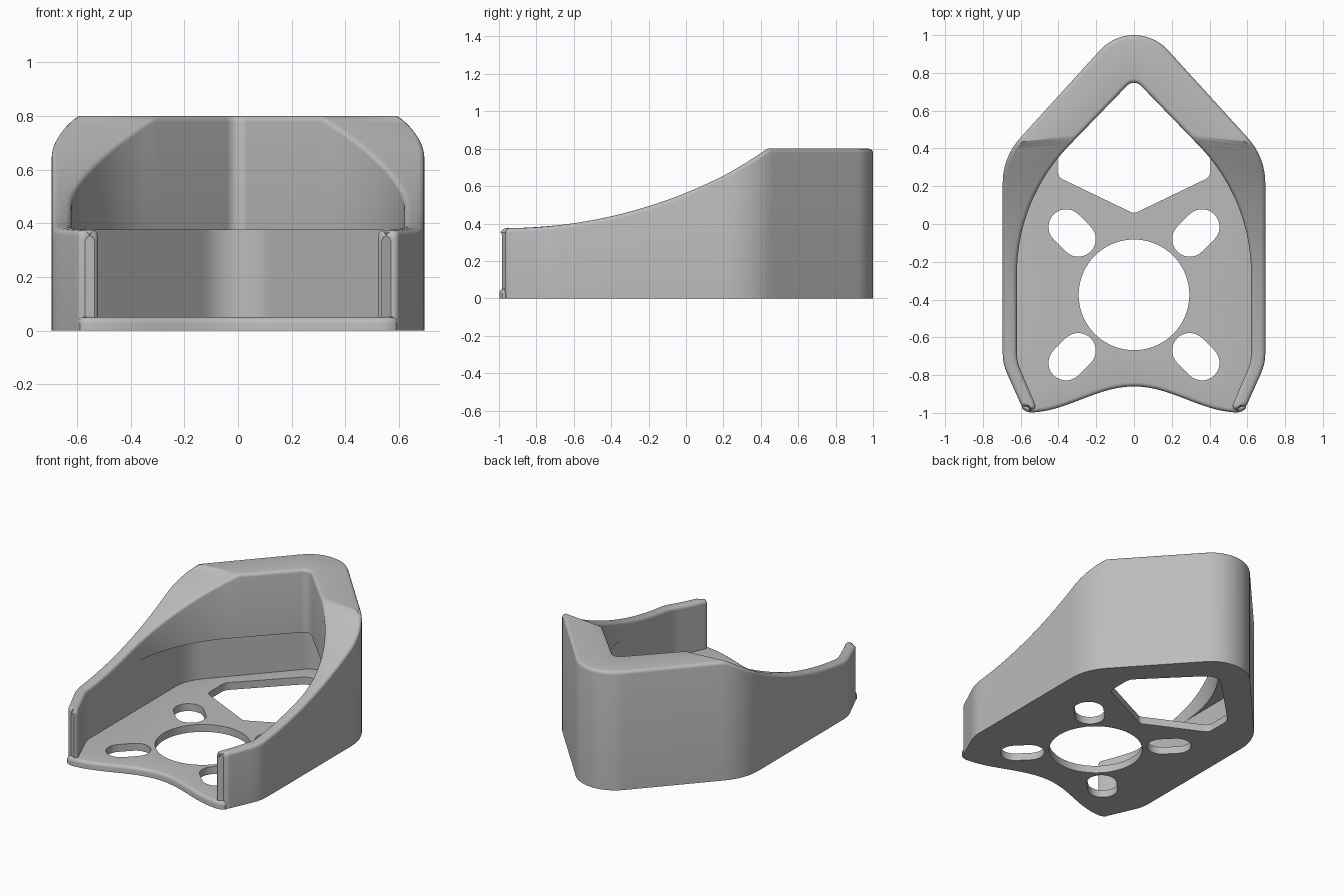
import bpy, bmesh, math
from mathutils import Vector

cube = bpy.data.objects.get("Cube")
if cube:
    bpy.data.objects.remove(cube)

FRONT, STEP, TOP, LEDGE, FLOOR, R = -0.975, 0.45, 0.8, 0.375, 0.05, 0.022

grey = bpy.data.materials.new("matte grey")
grey.use_nodes = True
grey.diffuse_color = (0.5, 0.5, 0.5, 1)
grey.node_tree.nodes["Principled BSDF"].inputs["Base Color"].default_value = (0.5, 0.5, 0.5, 1)


def rounded(corners, closed=False, seg=16):
    """Polygon path with an arc at each (x, y, radius) corner."""
    out, n = [], len(corners)
    for i, (x, y, r) in enumerate(corners):
        p = Vector((x, y))
        if r == 0 or (not closed and i in (0, n - 1)):
            out.append(p)
            continue
        a = (Vector(corners[i - 1][:2]) - p).normalized()
        b = (Vector(corners[(i + 1) % n][:2]) - p).normalized()
        half = a.angle(b) / 2
        mid = (a + b).normalized()
        centre = p + mid * (r / math.sin(half))
        side = (b - a).normalized()
        sweep = math.pi / 2 - half
        for k in range(seg + 1):
            t = -sweep + 2 * sweep * k / seg
            out.append(centre + r * (side * math.sin(t) - mid * math.cos(t)))
    return out


def mirrored(half):
    return half + [Vector((-p.x, p.y)) for p in reversed(half[:-1])]


def symmetric(corners):
    return rounded(corners + [(-x, y, r) for x, y, r in reversed(corners[:-1])])


def stations(path, ys, rest=44):
    """Resample the right half by depth up to STEP, then evenly to the apex."""
    half = path[:len(path) // 2 + 1]

    def at(y):
        for a, b in zip(half, half[1:]):
            if a.y <= y <= b.y and b.y > a.y:
                return a.lerp(b, (y - a.y) / (b.y - a.y))
        return half[0].copy()
    res = [at(y) for y in ys]
    tail = [res[-1]] + [p for p in half if p.y > STEP + 1e-4]
    lens = [(b - a).length for a, b in zip(tail, tail[1:])]
    for k in range(1, rest + 1):
        d, i = sum(lens) * k / rest, 0
        while i < len(lens) - 1 and d > lens[i]:
            d -= lens[i]
            i += 1
        res.append(tail[i].lerp(tail[i + 1], min(1, d / lens[i])))
    res[-1].x = 0
    return mirrored(res)


def inward(path, closed=False):
    """Left-hand normals of a counter-clockwise path."""
    n, res = len(path), []
    for i in range(n):
        a = path[i - 1] if closed or i else path[0]
        b = path[(i + 1) % n] if closed or i < n - 1 else path[-1]
        t = (b - a).normalized()
        res.append(Vector((-t.y, t.x)))
    return res


def rim_height(y):
    """Concave sweep rising from the front to the flat rear."""
    rad = 2.58
    d = min(max(y + 0.97, 0), 1.42)
    return TOP if y >= STEP - 1e-5 else LEDGE + rad - math.sqrt(rad * rad - d * d)


def finish(bm, name):
    bmesh.ops.remove_doubles(bm, verts=bm.verts, dist=1e-5)
    bmesh.ops.recalc_face_normals(bm, faces=bm.faces)
    mesh = bpy.data.meshes.new(name)
    bm.to_mesh(mesh)
    bm.free()
    ob = bpy.data.objects.new(name, mesh)
    bpy.context.collection.objects.link(ob)
    mesh.materials.append(grey)
    bpy.ops.object.select_all(action='DESELECT')
    ob.select_set(True)
    bpy.context.view_layer.objects.active = ob
    bpy.ops.object.shade_smooth_by_angle(angle=math.radians(32))


# Plan outlines: outside, lower pocket, and the narrower upper opening
outer = symmetric([(0.59, FRONT, 0), (0.695, -0.74, 0.25), (0.695, 0.354, 0.35), (0, 1.118, 0.243)])
pocket = symmetric([(0.515, FRONT, 0), (0.62, -0.728, 0.2), (0.62, 0.325, 0.28), (0, 1.007, 0.168)])
opening = symmetric([(0.515, FRONT, 0), (0.62, -0.728, 0.2), (0.62, 0.13, 0.97), (0, 0.77, 0.05)])

# Surround wall: one section swept round the plan, with rounded rim and ends
ys = [FRONT + R * (1 - math.cos(math.pi / 2 * k / 5)) for k in range(5)]
ys += [FRONT + R + (STEP - FRONT - R) * k / 60 for k in range(61)]
O, L, U = (stations(p, ys) for p in (outer, pocket, opening))
nO, nL, nU = inward(O), inward(L), inward(U)
bm = bmesh.new()
rings = []
for i in range(len(O)):
    d = min(R, max(0, O[i].y - FRONT))
    e = R - math.sqrt(max(0, R * R - (R - d) ** 2))
    o, l, u = O[i] + nO[i] * e, L[i] - nL[i] * e, U[i] - nU[i] * e
    z = rim_height(O[i].y) - e
    arc = [(R * (1 - math.cos(a)), R * (1 - math.sin(a))) for a in (math.pi / 8 * k for k in range(5))]
    sec = [(o, 0)] + [(o + nO[i] * s, z - h) for s, h in arc]
    sec += [(u - nU[i] * s, z - h) for s, h in reversed(arc)]
    ledge = min(LEDGE, z - R - 0.002)
    sec += [(u, ledge), (l, ledge), (l, 0)]
    rings.append([bm.verts.new((p.x, p.y, h)) for p, h in sec])
for a, b in zip(rings, rings[1:]):
    for k in range(len(a)):
        j = (k + 1) % len(a)
        bm.faces.new((a[k], a[j], b[j], b[k]))
for ring in (rings[0], rings[-1]):
    bm.faces.new(ring)
finish(bm, "surround_wall")

# Base plate outline: tucked into the wall, with a scooped front lip
edge = [p - n * 0.03 for p, n in zip(L, inward(L)) if p.y > -0.93]
lip = [Vector((0.594, -0.966)), Vector((0.59, -0.98)), Vector((0.573, -0.991))]
scoop = [Vector((x, -0.86 - 0.069 * (1 - math.cos(math.pi * x / 0.56))))
         for x in (-0.55 + 1.1 * k / 48 for k in range(49))]
outline = edge + [Vector((-p.x, p.y)) for p in lip] + scoop + lip[::-1]

# Openings: centre bore, four radial slots and the rear kite
CY = -0.375
holes = [[Vector((0.293 * math.cos(a), CY + 0.293 * math.sin(a)))
          for a in (math.tau * k / 72 for k in range(72))]]
for sx in (-1, 1):
    for sy in (-1, 1):
        base = math.atan2(sy, sx)
        slot = []
        for turn, reach in ((0, 0.36), (math.pi, 0.295)):
            c = Vector((sx * reach, CY + sy * reach))
            slot += [c + 0.093 * Vector((math.cos(a), math.sin(a)))
                     for a in (base + turn + math.pi * (k / 14 - 0.5) for k in range(15))]
        holes.append(slot)
holes.append(rounded([(0, 0.055, 0.04), (0.405, 0.25, 0.05), (0.405, 0.435, 0.08),
                      (0, 0.84, 0.1), (-0.405, 0.435, 0.08), (-0.405, 0.25, 0.05)], closed=True, seg=8))

# Base plate: stacked loops with a rounded top edge, filled around the holes
bm = bmesh.new()


def loop(points, z):
    vs = [bm.verts.new((p.x, p.y, z)) for p in points]
    return vs, [bm.edges.new((vs[i - 1], vs[i])) for i in range(len(vs))]


def stack(levels):
    loops = [loop(p, z) for p, z in levels]
    for (a, _), (b, _) in zip(loops, loops[1:]):
        for i in range(len(a)):
            bm.faces.new((a[i - 1], a[i], b[i], b[i - 1]))
    return loops[0][1], loops[-1][1]


normals = inward(outline, closed=True)
levels = [(outline, 0)]
for k in range(5):
    a = math.pi / 8 * k
    s = R * (1 - math.cos(a))
    levels.append(([p + n * s for p, n in zip(outline, normals)], FLOOR - R * (1 - math.sin(a))))
ends = [stack(levels)] + [stack([(h, 0), (h, FLOOR)]) for h in holes]
for side in (0, 1):
    bmesh.ops.triangle_fill(bm, use_beauty=True, edges=[e for pair in ends for e in pair[side]],
                            normal=(0, 0, 1 if side else -1))
finish(bm, "base_plate")
